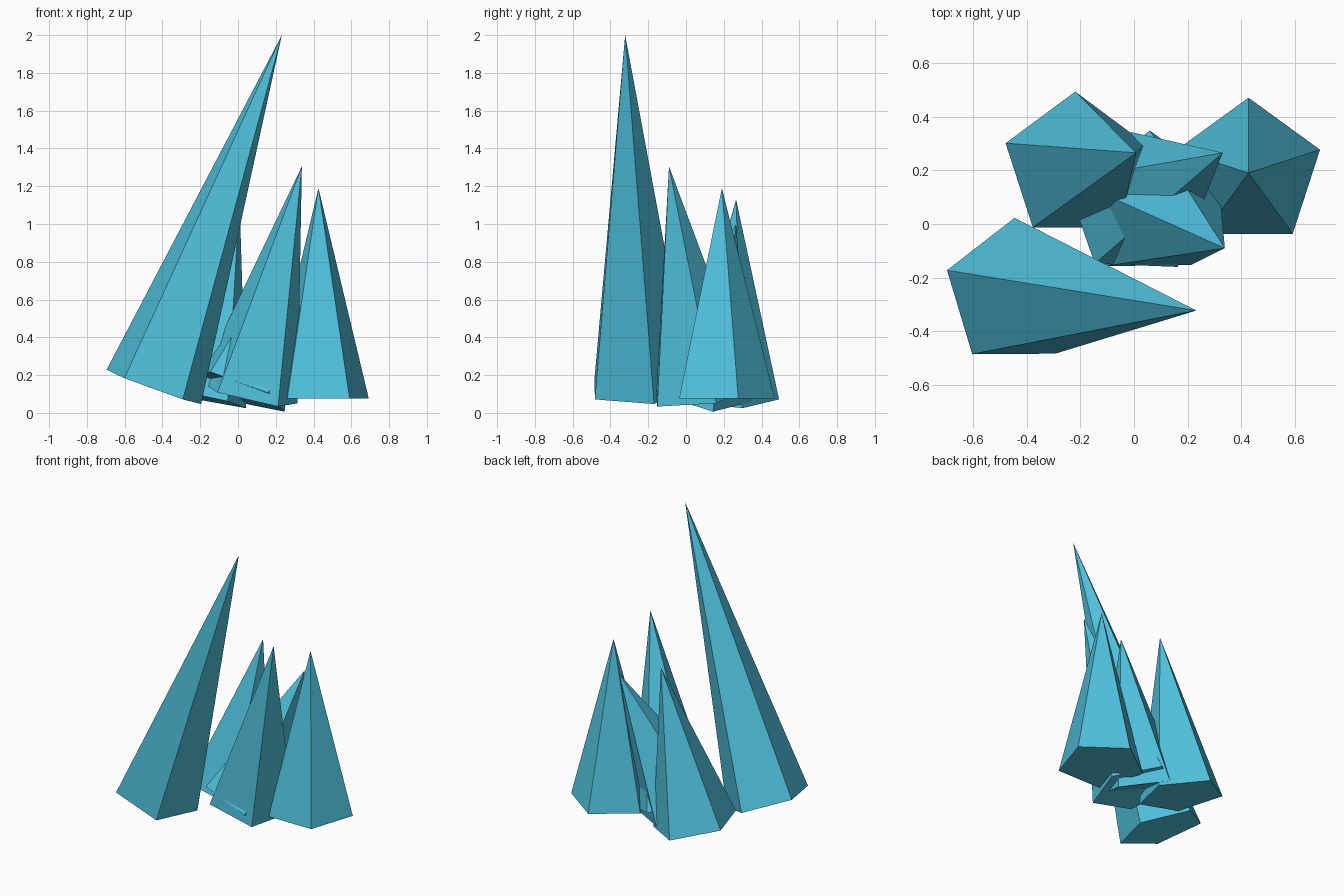
import bpy
import bmesh
from math import radians
from mathutils import Vector, Matrix

cube = bpy.data.objects.get("Cube")
if cube:
    bpy.data.objects.remove(cube, do_unlink=True)

# Single crystal colour
blue = bpy.data.materials.new("crystal_blue")
blue.use_nodes = True
colour = (0.08, 0.54, 0.73, 1.0)
blue.diffuse_color = colour
blue.node_tree.nodes["Principled BSDF"].inputs["Base Color"].default_value = colour

RADIUS = 0.28


def crystal(name, base, tip):
    """Five-sided spike whose base sits square to its leaning axis."""
    base, tip = Vector(base), Vector(tip)
    axis = tip - base
    lean = Vector((0, 0, 1)).rotation_difference(axis).to_matrix().to_4x4()
    place = (Matrix.Translation((base + tip) / 2) @ lean
             @ Matrix.Rotation(radians(90), 4, 'Z'))
    bm = bmesh.new()
    bmesh.ops.create_cone(bm, cap_ends=True, segments=5, radius1=RADIUS,
                          radius2=0, depth=axis.length)
    bmesh.ops.remove_doubles(bm, verts=bm.verts, dist=0.0001)
    # Turn one base corner towards the back
    corner = max((v.co for v in bm.verts if v.co.z < 0), key=lambda c: c.x)
    turn = Vector((1, 0)).angle_signed(corner.xy)
    bmesh.ops.transform(bm, matrix=place @ Matrix.Rotation(turn, 4, 'Z'), verts=bm.verts)
    bmesh.ops.recalc_face_normals(bm, faces=bm.faces)
    mesh = bpy.data.meshes.new(name)
    bm.to_mesh(mesh)
    bm.free()
    mesh.materials.append(blue)
    obj = bpy.data.objects.new(name, mesh)
    bpy.context.collection.objects.link(obj)


# Cluster of leaning crystals
crystal("tall_front_crystal", (-0.446, -0.257, 0.135), (0.232, -0.322, 2.0))
crystal("upright_left_crystal", (0.426, 0.19, 0.076), (0.426, 0.19, 1.19))
crystal("back_right_crystal", (-0.217, 0.213, 0.085), (0.008, 0.265, 1.13))
crystal("middle_crystal", (0.055, 0.07, 0.1), (0.338, -0.09, 1.305))
crystal("inner_leaning_crystal", (0.0, 0.068, 0.115), (0.33, 0.265, 1.0))
